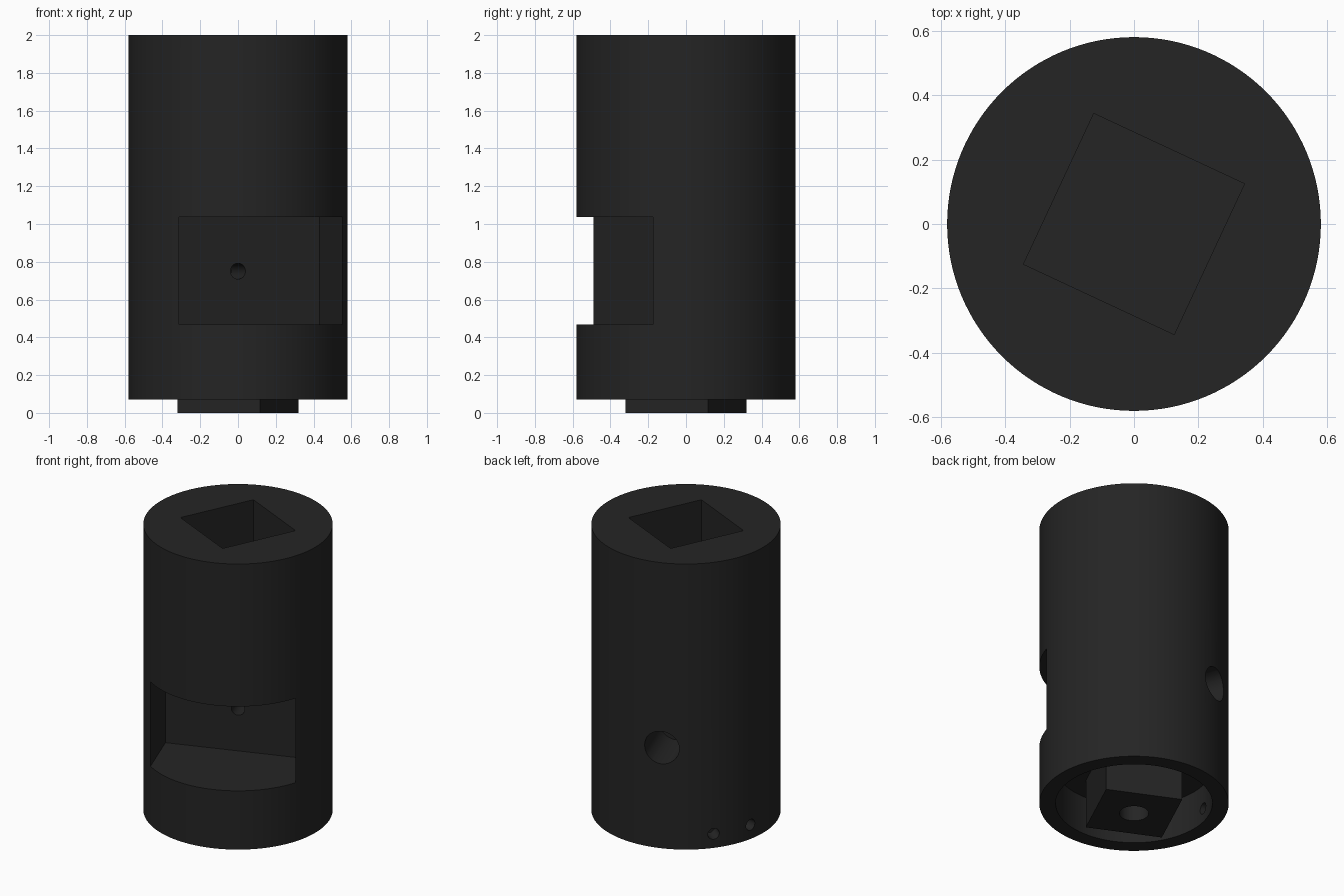
import bpy, math
from mathutils import Matrix, Vector

if "Cube" in bpy.data.objects:
    bpy.data.objects.remove(bpy.data.objects["Cube"])

steel = bpy.data.materials.new("black_steel")
steel.diffuse_color = (0.018, 0.018, 0.018, 1)
steel.use_nodes = True
steel.node_tree.nodes["Principled BSDF"].inputs["Base Color"].default_value = steel.diffuse_color


def cylinder(name, radius, start, end, sides=32):
    """Cylinder running from point start to point end."""
    a, b = Vector(start), Vector(end)
    bpy.ops.mesh.primitive_cylinder_add(vertices=sides, radius=radius, depth=(b - a).length)
    ob = bpy.context.object
    ob.name = name
    turn = (b - a).to_track_quat('Z', 'Y').to_matrix().to_4x4()
    ob.data.transform(Matrix.Translation((a + b) / 2) @ turn)
    ob.data.materials.append(steel)
    return ob


def box(name, x, y, z, angle):
    """Box given by ranges, turned about the vertical axis."""
    bpy.ops.mesh.primitive_cube_add(size=1)
    ob = bpy.context.object
    ob.name = name
    size = Matrix.Diagonal((x[1] - x[0], y[1] - y[0], z[1] - z[0], 1))
    mid = Vector(((x[0] + x[1]) / 2, (y[0] + y[1]) / 2, (z[0] + z[1]) / 2))
    ob.data.transform(Matrix.Rotation(math.radians(angle), 4, 'Z') @ Matrix.Translation(mid) @ size)
    ob.data.materials.append(steel)
    return ob


def cut(target, cutter):
    """Subtract the cutter and remove it."""
    mod = target.modifiers.new("cut", 'BOOLEAN')
    mod.operation, mod.solver, mod.object = 'DIFFERENCE', 'EXACT', cutter
    bpy.context.view_layer.objects.active = target
    bpy.ops.object.modifier_apply(modifier=mod.name)
    bpy.data.objects.remove(cutter, do_unlink=True)


def smooth(ob):
    bpy.ops.object.select_all(action='DESELECT')
    ob.select_set(True)
    bpy.context.view_layer.objects.active = ob
    bpy.ops.object.shade_smooth_by_angle(angle=math.radians(30))


def polar(radius, degrees, z):
    a = math.radians(degrees)
    return (radius * math.cos(a), radius * math.sin(a), z)


R = 0.58
NOTCH_DIR = -70     # direction the side notch opens towards
SQUARE = -25        # turn of the square socket and post
RECESS_TOP = 0.33

# Main sleeve
body = cylinder("body", R, (0, 0, 0.07), (0, 0, 2), 128)

# Square socket in the top
cut(body, box("socket_cutter", (-0.258, 0.258), (-0.258, 0.258), (1.25, 2.2), SQUARE))

# Round recess in the bottom
cut(body, cylinder("recess_cutter", 0.48, (0, 0, -0.1), (0, 0, RECESS_TOP), 96))

# Side notch reaching to the centre plane
cut(body, box("notch_cutter", (-0.46, 0.46), (-0.8, 0), (0.467, 1.037), 20))

# Stepped cross hole behind the notch
cut(body, cylinder("bore_cutter", 0.11, polar(-0.22, NOTCH_DIR, 0.75), polar(-0.8, NOTCH_DIR, 0.75)))
cut(body, cylinder("pin_cutter", 0.042, polar(0.1, NOTCH_DIR, 0.75), polar(-0.3, NOTCH_DIR, 0.75)))

# Two small pin holes through the recess wall
for angle in (142, 168):
    cut(body, cylinder("pin_cutter", 0.037, polar(0.42, angle, 0.165), polar(0.7, angle, 0.165), 24))
smooth(body)

# Square post in the recess with a blind hole
post = box("square_post", (-0.241, 0.241), (-0.241, 0.241), (0, RECESS_TOP), SQUARE)
cut(post, cylinder("post_hole_cutter", 0.09, (0, 0, -0.1), (0, 0, 0.2)))
smooth(post)
